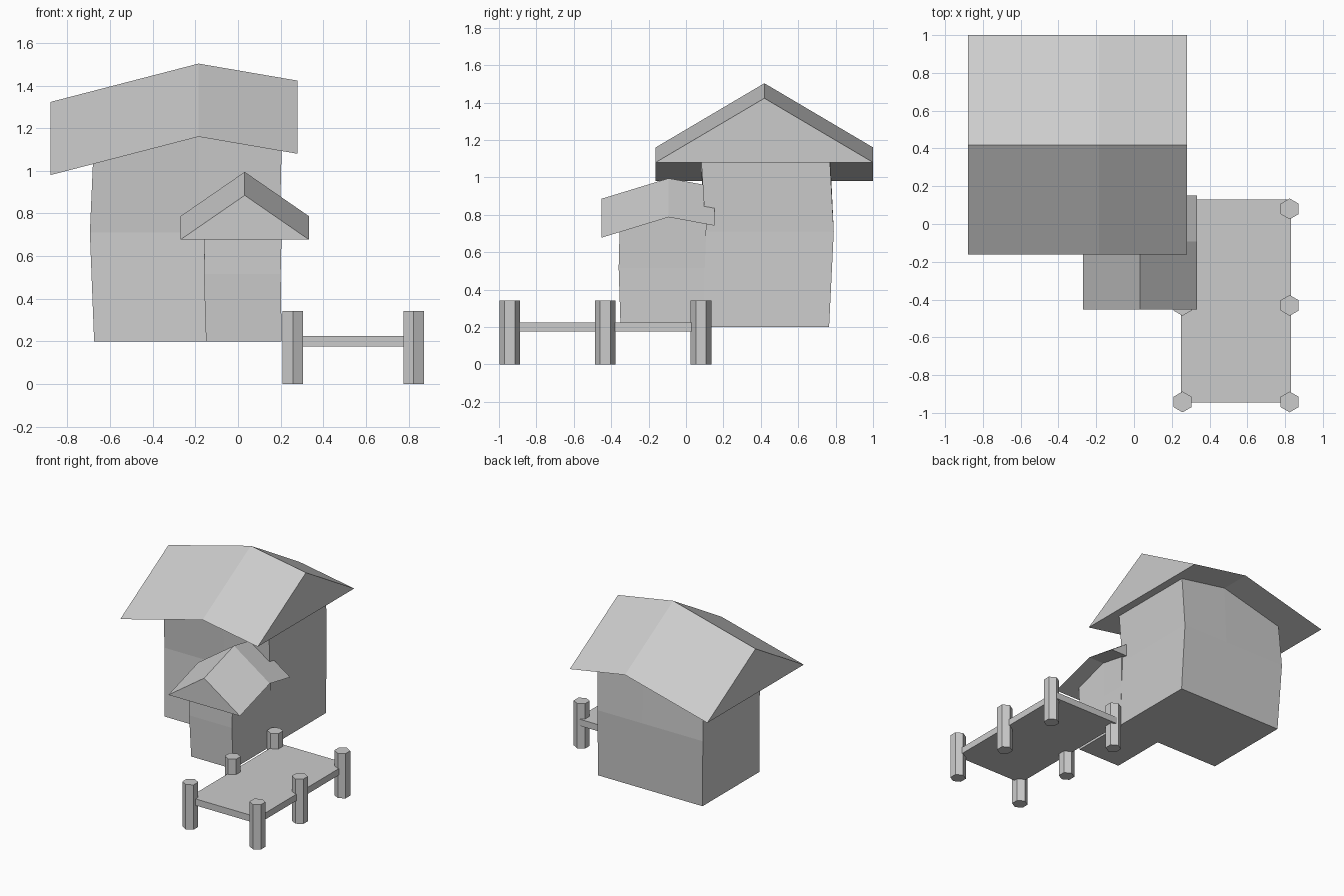
import bpy, bmesh

if "Cube" in bpy.data.objects:
    bpy.data.objects.remove(bpy.data.objects["Cube"])


def loft(name, sections, caps, swap):
    """Skin equal-sized sections of (u, v, z) points; swap puts the ridge along y."""
    bm = bmesh.new()
    rings = []
    for sec in sections:
        rings.append([bm.verts.new((v, u, z) if swap else (u, v, z)) for u, v, z in sec])
    n = len(rings[0])
    for a, b in zip(rings, rings[1:]):
        for i in range(n):
            j = (i + 1) % n
            bm.faces.new((a[i], a[j], b[j], b[i]))
    for ring in (rings[0], rings[-1]):
        for cap in caps:
            bm.faces.new([ring[i] for i in cap])
    bmesh.ops.recalc_face_normals(bm, faces=bm.faces)
    mesh = bpy.data.meshes.new(name)
    bm.to_mesh(mesh)
    bm.free()
    obj = bpy.data.objects.new(name, mesh)
    bpy.context.collection.objects.link(obj)
    return obj


def roof(name, stations, v0, v1, rise, swap=False):
    """Solid gable roof whose ridge bends at the middle station."""
    secs = [[(u, v0, z), (u, v1, z), (u, (v0 + v1) / 2, z + rise)] for u, z in stations]
    loft(name, secs, [(0, 1, 2)], swap)


def walls(name, stations, levels, z_mid, swap=False):
    """Walls slightly kinked at z_mid; levels = (v0, v1) at bottom, middle, top."""
    (b0, b1), (m0, m1), (t0, t1) = levels
    secs = []
    for ub, um, ut, top in stations:
        secs.append([(ub, b0, 0.2), (ub, b1, 0.2), (um, m1, z_mid),
                     (ut, t1, top), (ut, t0, top), (um, m0, z_mid)])
    loft(name, secs, [(0, 1, 2, 5), (5, 2, 3, 4)], swap)


# Main house: ridge runs along x
walls("house_walls",
      [(-0.675, -0.695, -0.68, 1.05), (-0.185, -0.185, -0.185, 1.18), (0.205, 0.195, 0.205, 1.115)],
      [(0.08, 0.765), (0.105, 0.79), (0.08, 0.768)], 0.71)
roof("house_roof", [(-0.88, 0.98), (-0.185, 1.16), (0.28, 1.08)], -0.162, 1.0, 0.343)

# Small front wing: ridge runs along y
walls("wing_walls",
      [(-0.35, -0.36, -0.355, 0.72), (-0.09, -0.09, -0.09, 0.80), (0.1, 0.1, 0.11, 0.76)],
      [(-0.15, 0.205), (-0.16, 0.2), (-0.155, 0.205)], 0.515, swap=True)
roof("wing_roof", [(-0.453, 0.677), (-0.093, 0.787), (0.152, 0.742)], -0.27, 0.333, 0.208, swap=True)

# Dock deck
bpy.ops.mesh.primitive_cube_add(size=1, location=(0.54, -0.407, 0.2))
deck = bpy.context.object
deck.name = "dock_deck"
deck.scale = (0.58, 1.075, 0.05)

# Six hexagonal dock posts
for x in (0.257, 0.824):
    for y in (-0.942, -0.431, 0.08):
        bpy.ops.mesh.primitive_cylinder_add(vertices=6, radius=0.055, depth=0.342,
                                            location=(x, y, 0.171))
        bpy.context.object.name = "dock_post"
